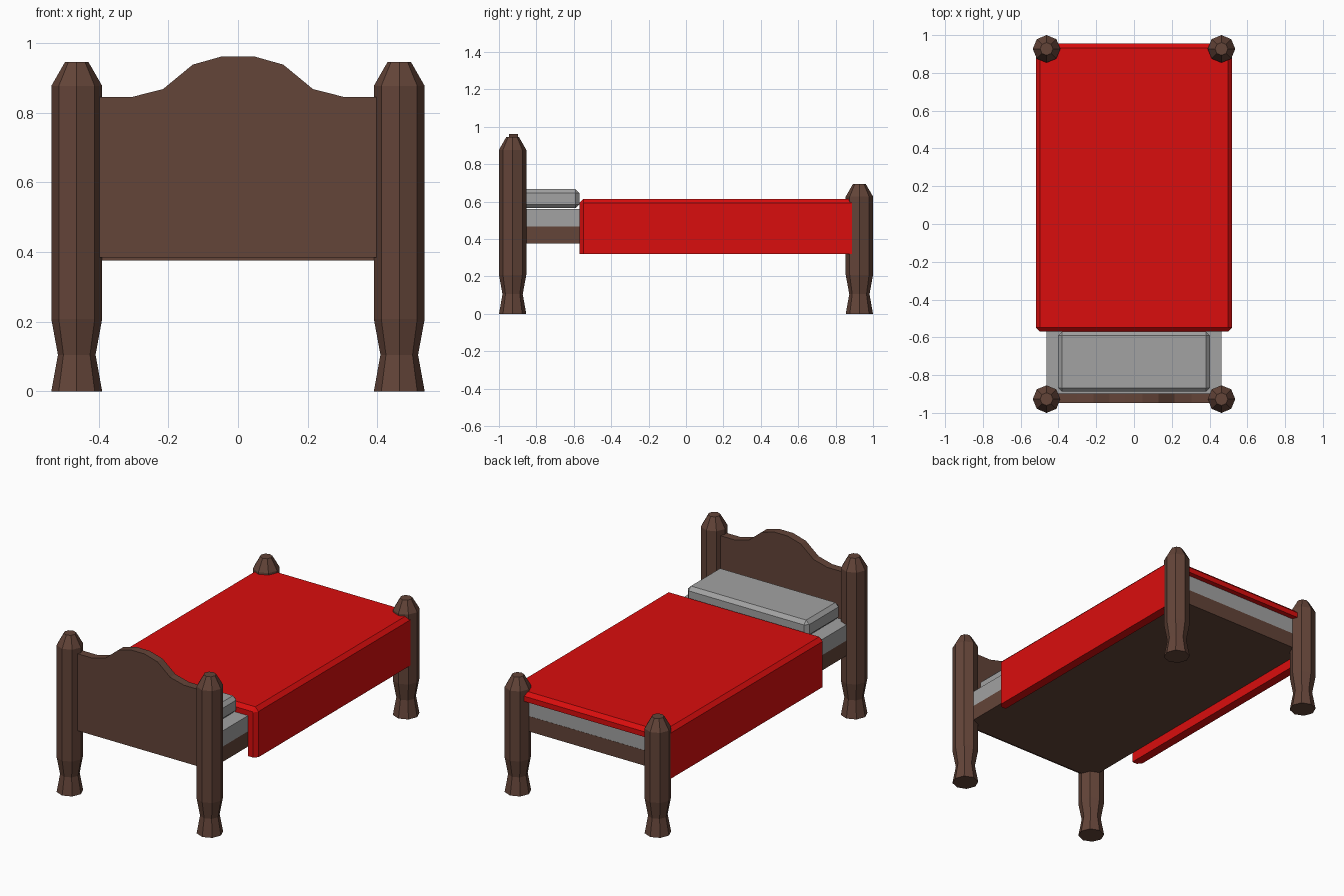
import bpy, bmesh, math

if "Cube" in bpy.data.objects:
    bpy.data.objects.remove(bpy.data.objects["Cube"])


def material(name, rgb):
    m = bpy.data.materials.new(name)
    m.diffuse_color = (*rgb, 1)
    m.use_nodes = True
    m.node_tree.nodes["Principled BSDF"].inputs["Base Color"].default_value = m.diffuse_color
    return m


WOOD = material("brown wood", (0.125, 0.058, 0.040))
RED = material("red cloth", (0.70, 0.004, 0.004))
GREY = material("grey linen", (0.36, 0.36, 0.36))


def loft(name, rings, mat):
    """Skin a list of equal-length point rings and cap both ends."""
    bm = bmesh.new()
    rows = [[bm.verts.new(p) for p in ring] for ring in rings]
    n = len(rows[0])
    for a, b in zip(rows, rows[1:]):
        for i in range(n):
            j = (i + 1) % n
            bm.faces.new((a[i], a[j], b[j], b[i]))
    bm.faces.new(rows[0])
    bm.faces.new(rows[-1])
    return finish(name, bm, mat)


def finish(name, bm, mat):
    bmesh.ops.recalc_face_normals(bm, faces=bm.faces)
    me = bpy.data.meshes.new(name)
    bm.to_mesh(me)
    bm.free()
    me.materials.append(mat)
    ob = bpy.data.objects.new(name, me)
    bpy.context.collection.objects.link(ob)
    return ob


def box(name, lo, hi, mat, bevel=0):
    bm = bmesh.new()
    bmesh.ops.create_cube(bm, size=1)
    for v in bm.verts:
        v.co = [(a + b) / 2 + c * (b - a) for a, b, c in zip(lo, hi, v.co)]
    if bevel:
        bmesh.ops.bevel(bm, geom=bm.edges[:], offset=bevel, segments=1,
                        affect='EDGES')
    return finish(name, bm, mat)


# Octagonal turned posts: tall at the head, short at the foot
def post(name, x, y, height):
    profile = [(0.073, 0), (0.054, 0.105), (0.073, 0.208),
               (0.073, height - 0.068), (0.034, height)]
    rings = [[(x + r * math.cos(k * math.pi / 4),
               y + r * math.sin(k * math.pi / 4), z) for k in range(8)]
             for r, z in profile]
    loft(name, rings, WOOD)


for side, sx in (("left", -1), ("right", 1)):
    post("head_post_" + side, sx * 0.463, -0.927, 0.945)
    post("foot_post_" + side, sx * 0.463, 0.927, 0.695)

# Headboard with curved crest
half = [(0.045, 0.962), (0.13, 0.938), (0.215, 0.868), (0.305, 0.845),
        (0.45, 0.845), (0.45, 0.385)]
outline = half + [(-x, z) for x, z in reversed(half)]
loft("headboard", [[(x, y, z) for x, z in outline] for y in (-0.947, -0.898)],
     WOOD)

# Base and mattress
box("bed_base", (-0.463, -0.927, 0.375), (0.463, 0.927, 0.466), WOOD)
box("mattress", (-0.463, -0.92, 0.466), (0.463, 0.926, 0.56), GREY)

# Pillow
box("pillow", (-0.402, -0.888, 0.565), (0.402, -0.57, 0.667), GREY, 0.021)


# Blanket: draped U section with chamfered ends
def blanket_section(y, d):
    w, top, c = 0.52 - d, 0.615 - d, 0.022
    right = [(w - c * (d == 0), top), (w, top - c), (w, 0.32),
             (0.466, 0.32), (0.466, 0.562)]
    if d:
        right[0] = (w - 0.004, top)
        right[1] = (w, top - 0.004)
    pts = right + [(-x, z) for x, z in reversed(right)]
    return [(x, y, z) for x, z in pts]


loft("blanket", [blanket_section(-0.57, 0.022), blanket_section(-0.548, 0),
                 blanket_section(0.933, 0), blanket_section(0.955, 0.022)], RED)
